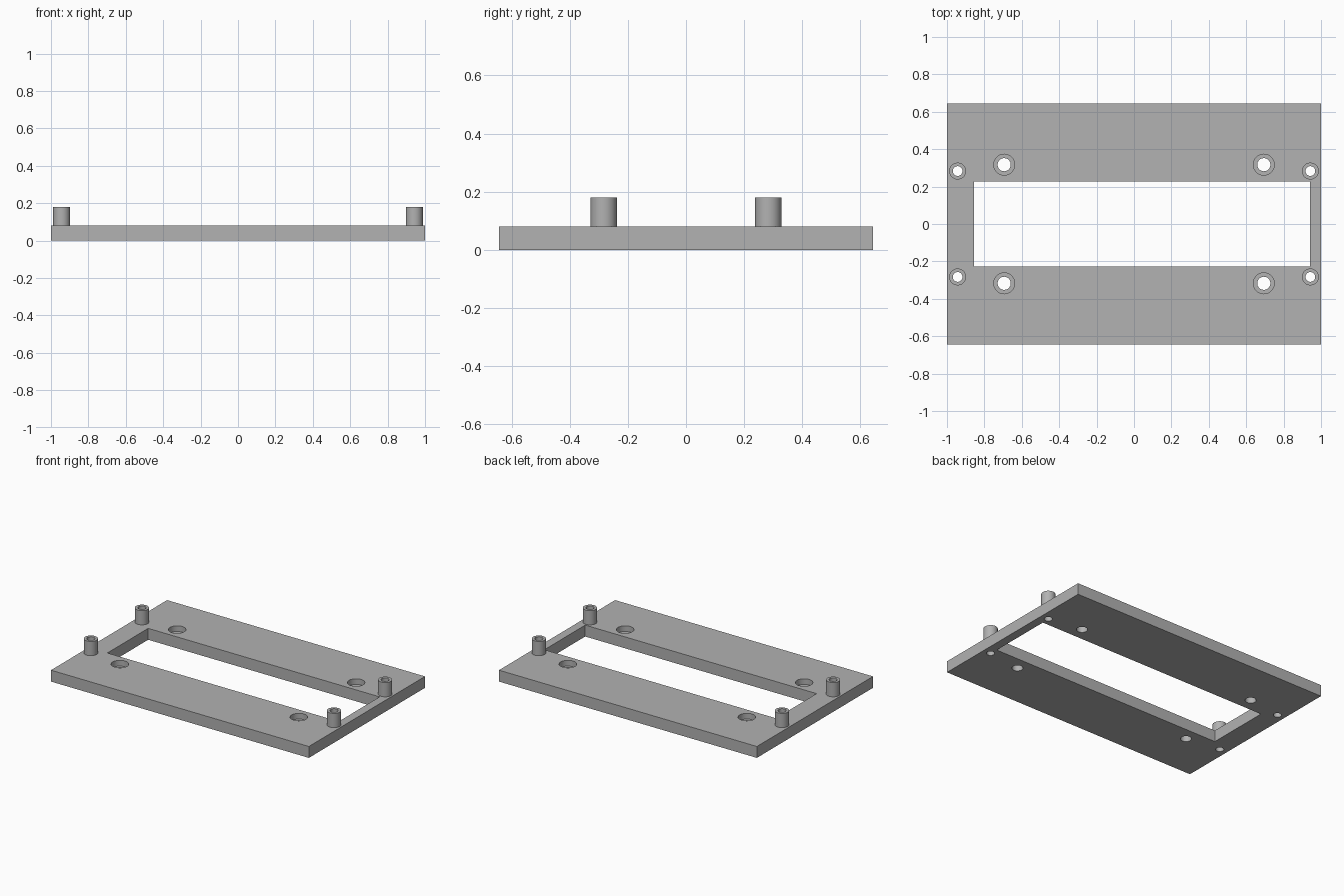
import bpy, bmesh
from math import pi
from mathutils import Matrix, Vector

SIDES = 48
THICK, TOP = 0.08, 0.18
POST_X, POST_Y, POST_R, BORE_R = 0.943, 0.283, 0.045, 0.026
BOLT_X, BOLT_Y, HEAD_R, BOLT_R = 0.694, 0.317, 0.056, 0.035
LEDGE = 0.04

cube = bpy.data.objects.get("Cube")
if cube:
    bpy.data.objects.remove(cube, do_unlink=True)

grey = bpy.data.materials.new("plain grey")
grey.use_nodes = True
colour = (0.445, 0.445, 0.445, 1)
grey.diffuse_color = colour
grey.node_tree.nodes["Principled BSDF"].inputs["Base Color"].default_value = colour


def add_box(bm, lo, hi):
    lo, hi = Vector(lo), Vector(hi)
    size = hi - lo
    bmesh.ops.create_cube(bm, size=1, matrix=Matrix.Translation((lo + hi) / 2)
                          @ Matrix.Diagonal((*size, 1)))


def add_lathe(bm, profile, x, y):
    """Turn a (radius, height) profile around a vertical axis at x, y."""
    verts = [bm.verts.new((x + r, y, z)) for r, z in profile]
    edges = [bm.edges.new(pair) for pair in zip(verts, verts[1:])]
    bmesh.ops.spin(bm, geom=verts + edges, cent=(x, y, 0), axis=(0, 0, 1),
                   angle=2 * pi, steps=SIDES, use_merge=True)


def make_object(name, bm):
    bmesh.ops.remove_doubles(bm, verts=bm.verts, dist=1e-5)
    bmesh.ops.recalc_face_normals(bm, faces=bm.faces)
    mesh = bpy.data.meshes.new(name)
    bm.to_mesh(mesh)
    bm.free()
    mesh.materials.append(grey)
    obj = bpy.data.objects.new(name, mesh)
    bpy.context.collection.objects.link(obj)
    return obj


def corners(x, y):
    return [(sx * x, sy * y) for sx in (-1, 1) for sy in (-1, 1)]


# Base plate
bm = bmesh.new()
add_box(bm, (-1, -0.643, 0), (1, 0.643, THICK))
plate = make_object("base_plate", bm)

# Cutter: off-centre window, post bores and counterbored bolt holes
below, above = -0.05, THICK + 0.05
bm = bmesh.new()
add_box(bm, (-0.855, -0.226, below), (0.94, 0.226, above))
for x, y in corners(POST_X, POST_Y):
    add_lathe(bm, [(0, below), (BORE_R, below), (BORE_R, above), (0, above)], x, y)
for x, y in corners(BOLT_X, BOLT_Y):
    add_lathe(bm, [(0, below), (BOLT_R, below), (BOLT_R, LEDGE),
                   (HEAD_R, LEDGE), (HEAD_R, above), (0, above)], x, y)
cutter = make_object("opening_cutter", bm)
cutter.hide_render = True

cut = plate.modifiers.new("openings", "BOOLEAN")
cut.operation = "DIFFERENCE"
cut.solver = "EXACT"
cut.object = cutter
bpy.context.view_layer.objects.active = plate
plate.select_set(True)
bpy.ops.object.modifier_apply(modifier=cut.name)
bpy.data.objects.remove(cutter, do_unlink=True)

# Hollow mounting posts, open underneath where they meet the plate
posts = []
names = ["post_right_front", "post_right_back", "post_left_front", "post_left_back"]
for name, (x, y) in zip(names, corners(POST_X, POST_Y)):
    bm = bmesh.new()
    add_lathe(bm, [(POST_R, THICK), (POST_R, TOP), (BORE_R, TOP), (BORE_R, THICK)], x, y)
    posts.append(make_object(name, bm))

# Smooth the round walls, keep the rims sharp
for obj in [plate] + posts:
    obj.select_set(True)
bpy.ops.object.shade_smooth_by_angle(angle=pi / 6)
